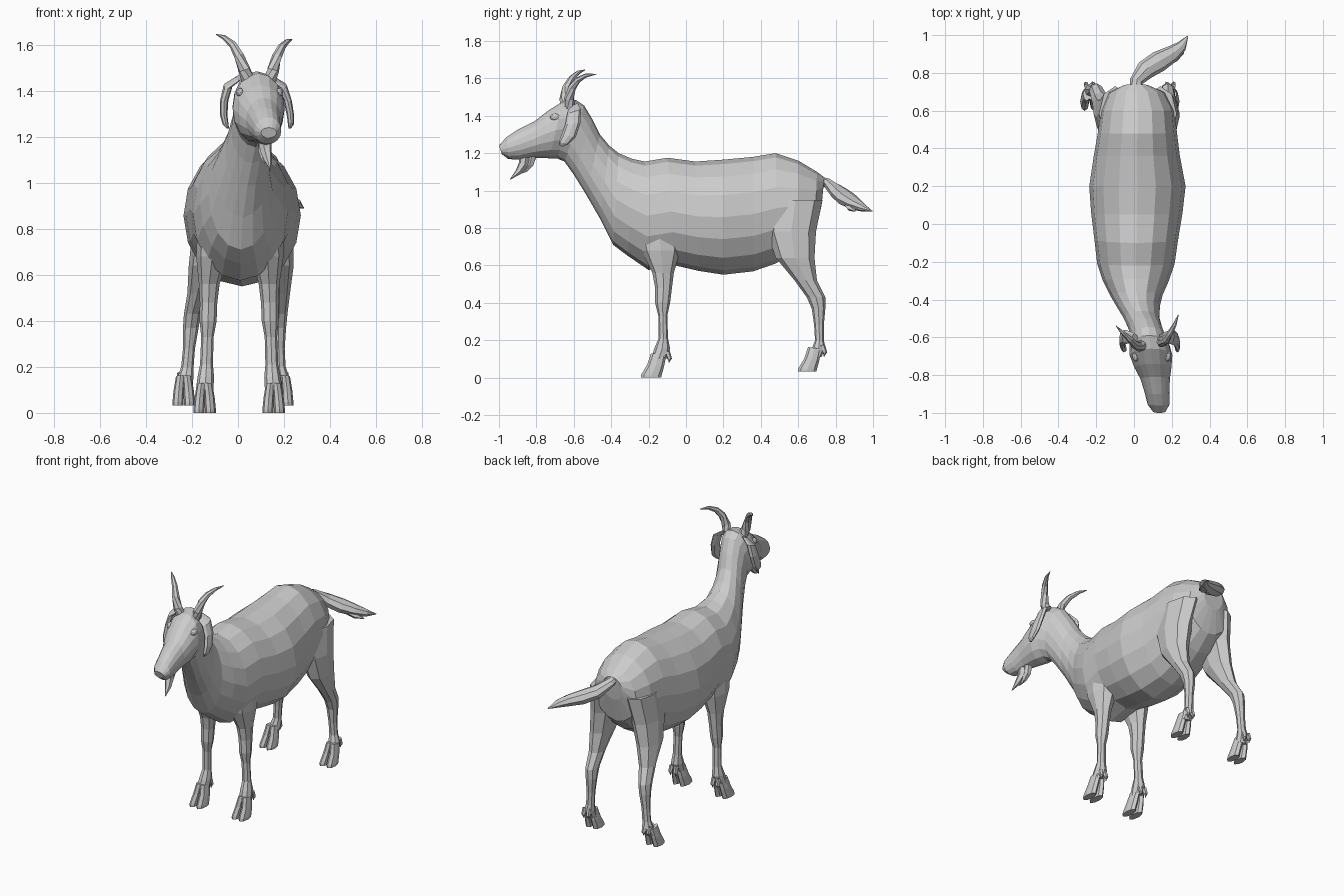
import bpy, bmesh, math
from mathutils import Vector, Matrix


def skin(name, rings):
    """Bridge equal-sized rings of points into a closed flat-shaded mesh."""
    bm = bmesh.new()
    loops = [[bm.verts.new(p) for p in r] for r in rings]
    n = len(loops[0])
    for a, b in zip(loops, loops[1:]):
        for i in range(n):
            j = (i + 1) % n
            bm.faces.new((a[i], a[j], b[j], b[i]))
    bm.faces.new(loops[0])
    bm.faces.new(loops[-1])
    bmesh.ops.recalc_face_normals(bm, faces=bm.faces)
    me = bpy.data.meshes.new(name)
    bm.to_mesh(me)
    bm.free()
    ob = bpy.data.objects.new(name, me)
    bpy.context.collection.objects.link(ob)
    return ob


def loft(name, sections, sides=8):
    """Sections: (y1, z1, y2, z2, centre x, half width); ellipse from point 1 to point 2."""
    rings = []
    for y1, z1, y2, z2, cx, hw in sections:
        ring = []
        for k in range(sides):
            a = 2 * math.pi * k / sides
            t = (1 - math.cos(a)) / 2
            ring.append((cx + hw * math.sin(a), y1 + (y2 - y1) * t, z1 + (z2 - z1) * t))
        rings.append(ring)
    return skin(name, rings)


def tube(name, path, sides=7, flat=1.0):
    """Path: (x, y, z, radius); flat squashes the section vertically."""
    pts = [Vector(p[:3]) for p in path]
    rings = []
    for i, p in enumerate(pts):
        d = pts[min(i + 1, len(pts) - 1)] - pts[max(i - 1, 0)]
        q = d.to_track_quat('Z', 'Y')
        r = path[i][3]
        rings.append([p + q @ Vector((r * math.cos(a), r * flat * math.sin(a), 0))
                      for a in (2 * math.pi * k / sides for k in range(sides))])
    return skin(name, rings)


# Trunk, neck and head as one loft from rump to nose
loft("body", [
    (0.74, 1.07, 0.725, 0.92, 0.01, 0.07),
    (0.70, 1.10, 0.69, 0.77, 0.015, 0.15),
    (0.60, 1.16, 0.60, 0.68, 0.02, 0.195),
    (0.48, 1.20, 0.48, 0.61, 0.018, 0.21),
    (0.36, 1.18, 0.36, 0.568, 0.015, 0.228),
    (0.20, 1.165, 0.20, 0.55, 0.018, 0.255),
    (0.05, 1.155, 0.07, 0.57, 0.015, 0.242),
    (-0.10, 1.175, -0.06, 0.60, 0.012, 0.222),
    (-0.22, 1.155, -0.20, 0.575, 0.01, 0.205),
    (-0.29, 1.17, -0.31, 0.65, 0.01, 0.175),
    (-0.36, 1.20, -0.39, 0.71, 0.012, 0.14),
    (-0.41, 1.24, -0.46, 0.85, 0.022, 0.115),
    (-0.46, 1.30, -0.535, 0.98, 0.04, 0.095),
    (-0.50, 1.38, -0.60, 1.085, 0.06, 0.09),
    (-0.545, 1.455, -0.65, 1.155, 0.075, 0.093),
    (-0.59, 1.485, -0.69, 1.172, 0.082, 0.106),
    (-0.66, 1.475, -0.73, 1.172, 0.09, 0.113),
    (-0.74, 1.425, -0.78, 1.175, 0.10, 0.098),
    (-0.81, 1.37, -0.83, 1.175, 0.112, 0.078),
    (-0.90, 1.325, -0.89, 1.165, 0.122, 0.065),
    (-0.96, 1.285, -0.95, 1.168, 0.13, 0.058),
    (-1.00, 1.24, -0.985, 1.195, 0.134, 0.034),
], sides=16)

# Leg sections: front y, back y, z, centre x, sideways offset, half width
front = [(-0.27, -0.02, 0.82, 0.01, 0.11, 0.075),
         (-0.24, -0.03, 0.68, 0.008, 0.12, 0.07),
         (-0.18, -0.065, 0.56, 0.005, 0.13, 0.045),
         (-0.165, -0.075, 0.48, 0.005, 0.133, 0.038),
         (-0.165, -0.085, 0.40, 0.005, 0.135, 0.037),
         (-0.148, -0.10, 0.33, 0.005, 0.138, 0.027),
         (-0.146, -0.096, 0.21, 0.005, 0.142, 0.028),
         (-0.17, -0.085, 0.155, 0.005, 0.145, 0.036),
         (-0.185, -0.105, 0.10, 0.005, 0.15, 0.038)]
rear = [(0.44, 0.73, 0.95, 0.02, 0.12, 0.085),
        (0.43, 0.695, 0.78, 0.02, 0.145, 0.075),
        (0.48, 0.687, 0.64, 0.014, 0.165, 0.063),
        (0.58, 0.70, 0.52, 0.003, 0.178, 0.045),
        (0.645, 0.745, 0.43, -0.01, 0.188, 0.037),
        (0.672, 0.745, 0.37, -0.015, 0.19, 0.034),
        (0.685, 0.737, 0.28, -0.018, 0.195, 0.026),
        (0.69, 0.737, 0.20, -0.02, 0.20, 0.027),
        (0.675, 0.745, 0.16, -0.02, 0.207, 0.034),
        (0.655, 0.725, 0.11, -0.022, 0.214, 0.038)]

for label, secs, ground in (("front", front, 0.0), ("rear", rear, 0.033)):
    for side, s in (("left", -1), ("right", 1)):
        loft(f"{label}_leg_{side}",
             [(a, z, b, z, cx + s * dx, hw) for a, b, z, cx, dx, hw in secs])
        # Cloven hoof: two toes, with two dewclaws behind
        a, b, z, cx, dx, hw = secs[-1]
        x = cx + s * dx
        for t in (-1, 1):
            loft(f"{label}_hoof_{side}_{'inner' if t == -s else 'outer'}", [
                (a - 0.002, ground + 0.13, b, ground + 0.12, x + t * 0.014, 0.02),
                (a - 0.022, ground + 0.07, b - 0.012, ground + 0.06, x + t * 0.021, 0.023),
                (a - 0.055, ground + 0.015, b - 0.025, ground + 0.012, x + t * 0.025, 0.024),
                (a - 0.057, ground, b - 0.028, ground, x + t * 0.025, 0.024)])
            tube(f"{label}_dewclaw_{side}_{'inner' if t == -s else 'outer'}", [
                (x + t * 0.016, b + 0.005, ground + 0.14, 0.014),
                (x + t * 0.018, b + 0.018, ground + 0.10, 0.012),
                (x + t * 0.018, b + 0.014, ground + 0.08, 0.004)], 5)

# Drooping ears and eyes on both sides of the turned head
for side, s in (("left", -1), ("right", 1)):
    loft(f"ear_{side}", [
        (-0.625, 1.445, -0.58, 1.468, 0.075 + s * 0.07, 0.014),
        (-0.635, 1.41, -0.56, 1.435, 0.075 + s * 0.118, 0.020),
        (-0.645, 1.355, -0.565, 1.36, 0.078 + s * 0.138, 0.018),
        (-0.665, 1.30, -0.59, 1.285, 0.083 + s * 0.145, 0.016),
        (-0.68, 1.26, -0.63, 1.248, 0.088 + s * 0.142, 0.013),
        (-0.675, 1.24, -0.66, 1.235, 0.09 + s * 0.135, 0.006)], 8)
    bm = bmesh.new()
    bmesh.ops.create_icosphere(bm, subdivisions=2, radius=1.0,
        matrix=Matrix.Translation((0.094 + s * 0.084, -0.70, 1.392))
        @ Matrix.Diagonal((0.018, 0.028, 0.02, 1)))
    me = bpy.data.meshes.new(f"eye_{side}")
    bm.to_mesh(me)
    bm.free()
    bpy.context.collection.objects.link(bpy.data.objects.new(f"eye_{side}", me))

# Back-swept horns
tube("horn_left", [(0.045, -0.64, 1.44, 0.03), (0.028, -0.65, 1.49, 0.027),
                   (0.006, -0.64, 1.55, 0.022), (-0.022, -0.61, 1.60, 0.017),
                   (-0.06, -0.575, 1.632, 0.011), (-0.095, -0.54, 1.645, 0.002)])
tube("horn_right", [(0.138, -0.62, 1.44, 0.03), (0.152, -0.625, 1.49, 0.027),
                    (0.17, -0.61, 1.55, 0.022), (0.19, -0.58, 1.59, 0.017),
                    (0.215, -0.535, 1.615, 0.011), (0.235, -0.48, 1.622, 0.002)])

# Beard in two tufts
tube("beard_front", [(0.118, -0.86, 1.19, 0.028), (0.12, -0.87, 1.14, 0.026),
                     (0.13, -0.895, 1.10, 0.018), (0.14, -0.94, 1.06, 0.002)], 6)
tube("beard_back", [(0.112, -0.82, 1.19, 0.024), (0.11, -0.835, 1.14, 0.022),
                    (0.112, -0.86, 1.11, 0.015), (0.115, -0.90, 1.085, 0.002)], 6)

# Tail swung to one side
tube("tail", [(0.008, 0.69, 1.06, 0.03), (0.012, 0.755, 1.04, 0.035),
              (0.06, 0.815, 0.99, 0.052), (0.13, 0.86, 0.955, 0.056),
              (0.20, 0.90, 0.93, 0.045), (0.25, 0.94, 0.91, 0.03),
              (0.285, 0.995, 0.89, 0.003)], 8, 0.75)
tube("tail_tuft", [(0.17, 0.875, 0.93, 0.035), (0.22, 0.885, 0.905, 0.025),
                   (0.265, 0.905, 0.888, 0.002)], 6, 0.7)
